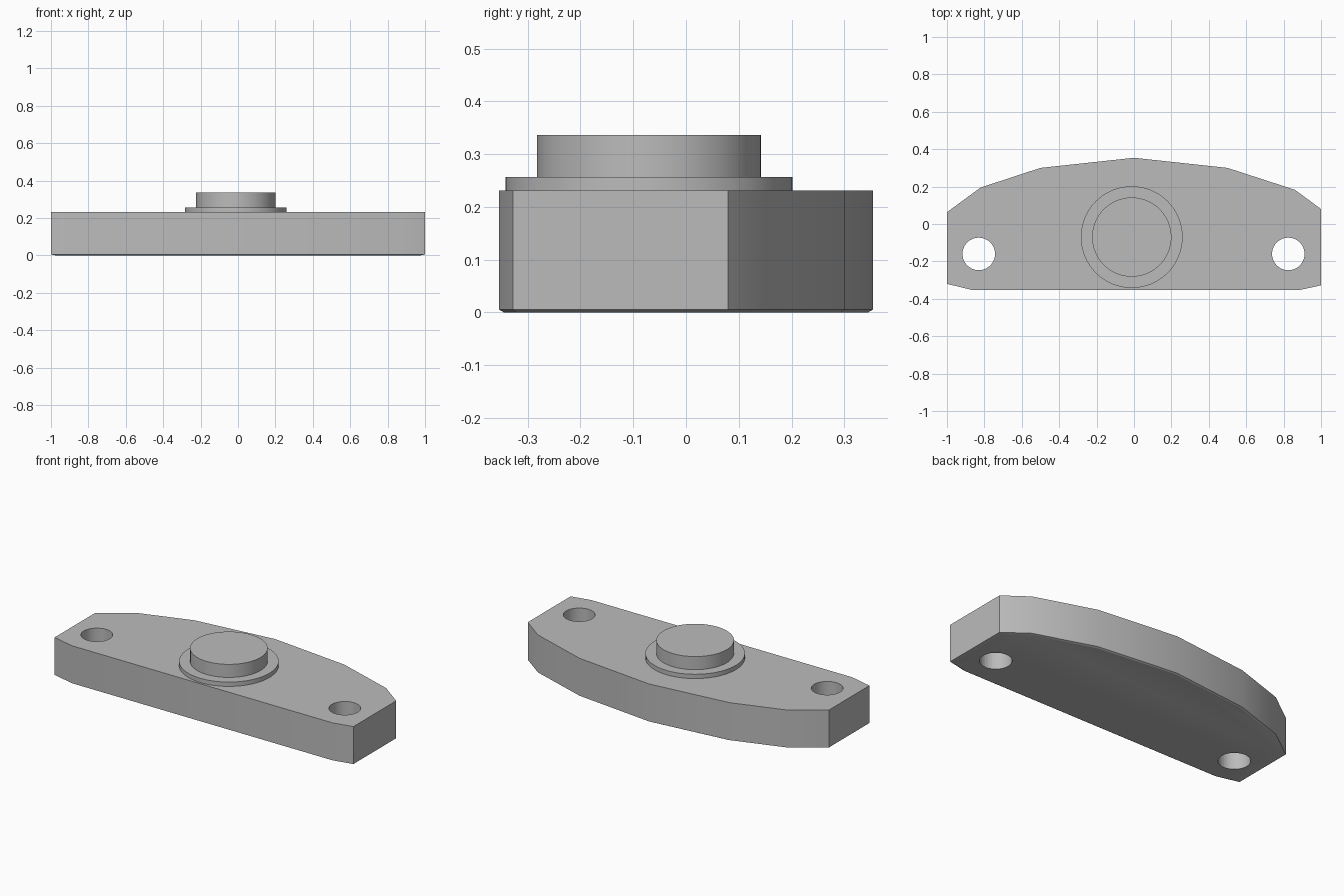
import bpy, bmesh, math

cube = bpy.data.objects.get("Cube")
if cube:
    bpy.data.objects.remove(cube, do_unlink=True)

# Single grey material
grey = bpy.data.materials.new("mid_grey")
grey.use_nodes = True
colour = (0.50, 0.50, 0.50, 1)
grey.diffuse_color = colour
grey.node_tree.nodes["Principled BSDF"].inputs["Base Color"].default_value = colour


def loft(name, rings):
    """Solid skin through matching rings of points, capped at both ends."""
    bm = bmesh.new()
    loops = [[bm.verts.new(p) for p in ring] for ring in rings]
    n = len(loops[0])
    for low, high in zip(loops, loops[1:]):
        for i in range(n):
            j = (i + 1) % n
            bm.faces.new((low[i], low[j], high[j], high[i]))
    bm.faces.new(loops[0][::-1])
    bm.faces.new(loops[-1])
    bmesh.ops.recalc_face_normals(bm, faces=bm.faces)
    mesh = bpy.data.meshes.new(name)
    bm.to_mesh(mesh)
    bm.free()
    mesh.materials.append(grey)
    obj = bpy.data.objects.new(name, mesh)
    bpy.context.collection.objects.link(obj)
    return obj


def disc(name, x, y, radius, bottom, top, sides=64):
    angles = [math.tau * i / sides for i in range(sides)]
    return loft(name, [[(x + radius * math.cos(a), y + radius * math.sin(a), z)
                        for a in angles] for z in (bottom, top)])


def smooth(obj):
    bpy.ops.object.select_all(action="DESELECT")
    obj.select_set(True)
    bpy.context.view_layer.objects.active = obj
    bpy.ops.object.shade_smooth_by_angle(angle=math.radians(20))


# Arched base plate with a fine chamfer under its rim
outline = [(-1, -0.32), (-0.86, -0.354), (0.88, -0.354), (1, -0.328),
           (1, 0.08), (0.86, 0.183), (0.5, 0.30), (0, 0.354),
           (-0.5, 0.30), (-0.82, 0.195), (-1, 0.063)]
plate = loft("base_plate", [[(x * s, y * s, z) for x, y in outline]
                            for s, z in ((0.975, 0), (1, 0.005), (1, 0.231))])

# Bolt holes through both ends
for side, x in (("right", -0.83), ("left", 0.825)):
    cutter = disc(side + "_hole_cutter", x, -0.16, 0.087, -0.1, 0.4, 40)
    cutter.hide_render = True
    cutter.hide_set(True)
    cutter.display_type = "WIRE"
    hole = plate.modifiers.new(side + "_hole", "BOOLEAN")
    hole.operation = "DIFFERENCE"
    hole.solver = "EXACT"
    hole.object = cutter

# Raised flange and central boss
flange = disc("flange", -0.012, -0.07, 0.272, 0.22, 0.257)
boss = disc("central_boss", -0.012, -0.07, 0.212, 0.25, 0.336)

for part in (plate, flange, boss):
    smooth(part)
